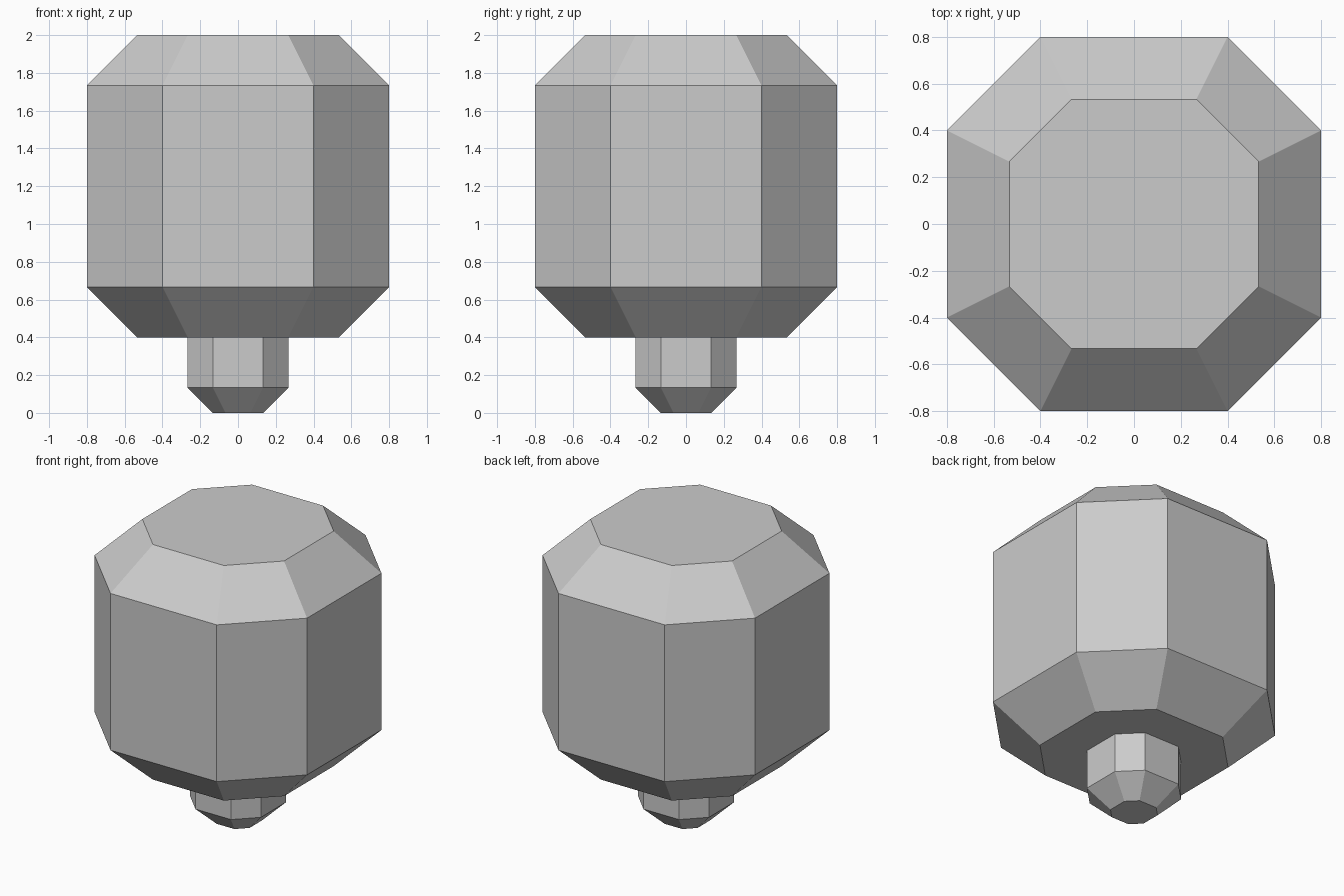
import bpy
import bmesh

if "Cube" in bpy.data.objects:
    bpy.data.objects.remove(bpy.data.objects["Cube"])

U = 2 / 15  # grid unit of the design


def octagon(r):
    """Square of half-width r with its corners cut at r / 2."""
    h = r / 2
    return [(r, -h), (r, h), (h, r), (-h, r), (-r, h), (-r, -h), (-h, -r), (h, -r)]


def loft(name, profile):
    """Closed flat-shaded solid through octagon rings given as (half-width, z)."""
    bm = bmesh.new()
    rings = [[bm.verts.new((x, y, z * U)) for x, y in octagon(r * U)] for r, z in profile]
    for low, high in zip(rings, rings[1:]):
        for i in range(8):
            j = (i + 1) % 8
            bm.faces.new((low[i], low[j], high[j], high[i]))
    bm.faces.new(rings[0][::-1])
    bm.faces.new(rings[-1])
    bmesh.ops.recalc_face_normals(bm, faces=bm.faces)
    mesh = bpy.data.meshes.new(name)
    bm.to_mesh(mesh)
    bm.free()
    obj = bpy.data.objects.new(name, mesh)
    bpy.context.collection.objects.link(obj)
    return obj


# Large chamfered body
loft("body", [(4, 3), (6, 5), (6, 13), (4, 15)])

# Small stem below, its top sunk slightly into the body
loft("stem", [(1, 0), (2, 1), (2, 3.3)])
